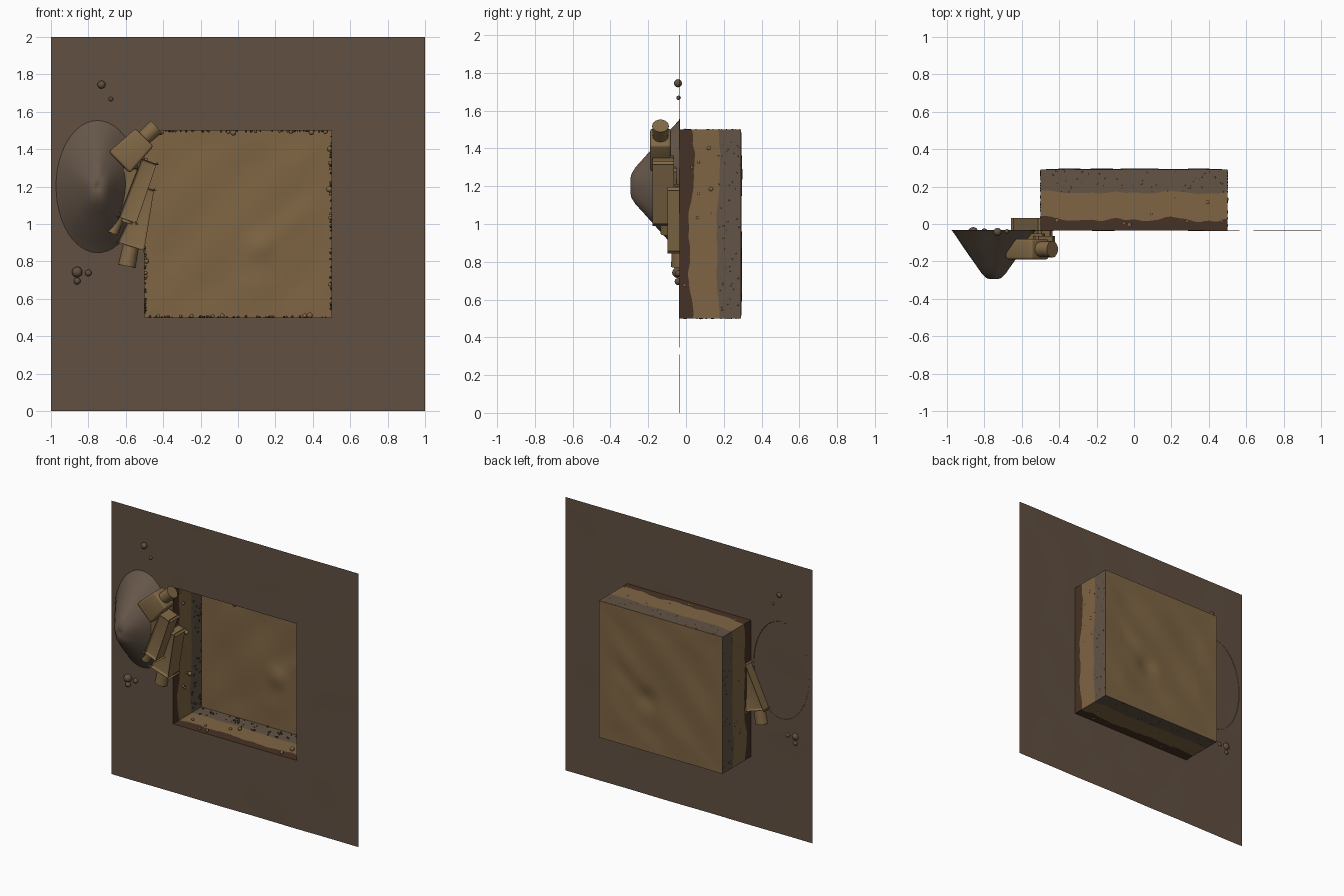
import bpy, bmesh, random
from math import sin, cos, pi, exp
from mathutils import Vector, Matrix, noise

random.seed(4)
if "Cube" in bpy.data.objects:
    bpy.data.objects.remove(bpy.data.objects["Cube"])

RIM, FLOOR, HALF, MID = -0.035, 0.292, 0.5, 1.0


def material(name, r, g, b):
    m = bpy.data.materials.new(name)
    m.use_nodes = True
    m.diffuse_color = (r, g, b, 1)
    m.node_tree.nodes["Principled BSDF"].inputs["Base Color"].default_value = (r, g, b, 1)
    return m


TURF = material("brown ground", 0.12, 0.08, 0.053)
TOPSOIL = material("dark topsoil", 0.062, 0.031, 0.017)
CLAY = material("tan clay", 0.21, 0.13, 0.057)
SUBSOIL = material("grey subsoil", 0.125, 0.088, 0.06)
SPOIL = material("spoil brown", 0.135, 0.095, 0.068)
SACK = material("sackcloth", 0.22, 0.14, 0.062)
STONE = material("dark stone", 0.08, 0.055, 0.035)


def make(name, bm, mats, angle=40):
    mesh = bpy.data.meshes.new(name)
    bm.to_mesh(mesh)
    bm.free()
    ob = bpy.data.objects.new(name, mesh)
    bpy.context.collection.objects.link(ob)
    for m in mats:
        mesh.materials.append(m)
    bpy.ops.object.select_all(action='DESELECT')
    ob.select_set(True)
    bpy.context.view_layer.objects.active = ob
    bpy.ops.object.shade_smooth_by_angle(angle=angle * pi / 180)
    return ob


def sheet(segments, size, y, relief):
    """Upright grid facing the front, with a relief function of x and z."""
    bm = bmesh.new()
    bmesh.ops.create_grid(bm, x_segments=segments, y_segments=segments, size=size,
                          matrix=Matrix.Translation((0, y, MID)) @ Matrix.Rotation(pi / 2, 4, 'X'))
    for v in bm.verts:
        v.co.y += relief(v.co.x, v.co.z)
    return bm


# Ground sheet with a square opening
def ground_relief(x, z):
    edge = max(abs(x), abs(z - MID))
    fade = min(1, abs(edge - HALF) * 8)
    return 0.0025 * fade * noise.noise(Vector((x * 3, 0, z * 3)))


bm = sheet(40, 1.0, RIM, ground_relief)
hole = [f for f in bm.faces
        if max(abs(f.calc_center_median().x), abs(f.calc_center_median().z - MID)) < HALF]
bmesh.ops.delete(bm, geom=hole, context='FACES')
make("ground", bm, [TURF])


# Pit floor with soft diagonal ripples and a small mound
def floor_relief(x, z):
    fade = min(1, (HALF - max(abs(x), abs(z - MID))) * 6)
    ripple = 0.003 * sin(9 * x + 6 * z) + 0.003 * sin(14 * (x - z))
    dx, dz = x - 0.12, z - 0.88
    along, across = (dx + dz * 0.8) / 1.28, (dx * 0.8 - dz) / 1.28
    mound = 0.018 * exp(-(dx * dx + dz * dz) / 0.006)
    ridge = 0.010 * exp(-((along - 0.2) / 0.2) ** 2 - (across / 0.07) ** 2)
    return fade * (ripple - mound - ridge)


make("pit_floor", sheet(60, HALF, FLOOR, floor_relief), [CLAY])

# Pit walls in three wavy soil layers
N = 40
corners = [Vector((sx * HALF, 0, MID + sz * HALF))
           for sx, sz in ((-1, -1), (1, -1), (1, 1), (-1, 1))]
bm = bmesh.new()
columns = []
for i in range(4):
    for k in range(N):
        p = corners[i].lerp(corners[(i + 1) % 4], k / N)
        wave = 0.022 * noise.noise(p * 5) + 0.008 * noise.noise(p * 19)
        levels = (RIM, 0.027 + 1.4 * wave, 0.17 + 0.8 * wave, FLOOR)
        columns.append([bm.verts.new((p.x, y, p.z)) for y in levels])
for a, b in zip(columns, columns[1:] + columns[:1]):
    for layer in range(3):
        f = bm.faces.new((a[layer], a[layer + 1], b[layer + 1], b[layer]))
        f.material_index = layer
make("pit_walls", bm, [TOPSOIL, CLAY, SUBSOIL])

# Oval spoil heap with a small dimple at its tip
profile = [(1.0, 0), (0.93, 0.08), (0.8, 0.25), (0.6, 0.5), (0.4, 0.74),
           (0.28, 0.89), (0.18, 0.975), (0.1, 1.0), (0.04, 0.995)]
bm = bmesh.new()
SEG = 48
rings = []
for r, h in profile:
    ring = []
    for k in range(SEG):
        a = 2 * pi * k / SEG
        w = 1 + 0.03 * sin(5 * a) * h
        ring.append(bm.verts.new((-0.75 + 0.225 * r * w * cos(a), -0.033 - 0.262 * h,
                                  1.2 + 0.355 * r * w * sin(a))))
    rings.append(ring)
for lower, upper in zip(rings, rings[1:]):
    for k in range(SEG):
        n = (k + 1) % SEG
        bm.faces.new((lower[k], lower[n], upper[n], upper[k]))
tip = bm.verts.new((-0.75, -0.287, 1.2))
for k in range(SEG):
    bm.faces.new((rings[-1][k], rings[-1][(k + 1) % SEG], tip))
bmesh.ops.recalc_face_normals(bm, faces=bm.faces[:])
make("spoil_heap", bm, [SPOIL], 60)


# Sacks: a tapered bevelled block with a round tied neck
def sack(name, base, top, neck, y, w_base, w_top, thick, r_neck):
    start, end = Vector((base[0], y, base[1])), Vector((top[0], y, top[1]))
    tie = Vector((neck[0], y, neck[1]))
    axis = (end - start).normalized()
    side = Vector((-axis.z, 0, axis.x))
    bm = bmesh.new()
    bmesh.ops.create_cube(bm, size=1)
    for v in bm.verts:
        t = v.co.x + 0.5
        width = w_base + (w_top - w_base) * t
        v.co = start.lerp(end, t) + side * v.co.z * width + Vector((0, v.co.y * thick, 0))
    bmesh.ops.bevel(bm, geom=bm.edges[:], offset=0.014, segments=3, profile=0.5, affect='EDGES')
    stem = tie - end
    spin = stem.to_track_quat('Z', 'Y').to_matrix().to_4x4()
    bmesh.ops.create_cone(bm, cap_ends=True, segments=24, radius1=r_neck * 0.9, radius2=r_neck,
                          depth=stem.length + 0.03,
                          matrix=Matrix.Translation((end + tie) / 2 - stem.normalized() * 0.015) @ spin)
    bmesh.ops.recalc_face_normals(bm, faces=bm.faces[:])
    make(name, bm, [SACK])


sack("upper_sack", (-0.634, 1.329), (-0.5, 1.463), (-0.436, 1.52), -0.135, 0.16, 0.135, 0.11, 0.044)
sack("middle_sack", (-0.475, 1.335), (-0.59, 1.02), (-0.595, 1.005), -0.12, 0.085, 0.1, 0.085, 0.03)
sack("inner_sack", (-0.55, 1.3), (-0.625, 1.06), (-0.672, 0.95), -0.105, 0.13, 0.07, 0.08, 0.03)
sack("lower_sack", (-0.475, 1.19), (-0.573, 0.88), (-0.594, 0.775), -0.033, 0.055, 0.15, 0.1, 0.046)


def stones(name, places, mat):
    bm = bmesh.new()
    for x, y, z, r in places:
        bmesh.ops.create_icosphere(bm, subdivisions=2, radius=r,
                                   matrix=Matrix.Translation((x, y, z)))
    make(name, bm, [mat], 60)


# Loose clods on the ground
clods = [(-0.73, 1.745, 0.022), (-0.68, 1.668, 0.012), (-0.86, 0.743, 0.029),
         (-0.8, 0.738, 0.018), (-0.86, 0.695, 0.019)]
stones("ground_clods", [(x, RIM - r * 0.35, z, r) for x, z, r in clods], TURF)

# Stones set in the pit walls, and pebbles in the lowest layer
def on_wall(wall, t, y, r):
    s = HALF - r * 0.7
    x, z = ((t, -s), (s, t), (t, s), (-s, t))[wall]
    return (x, y, MID + z, r)


stones("wall_stones", [on_wall(i % 4, random.uniform(-0.47, 0.47), random.uniform(-0.02, 0.15),
                               random.uniform(0.007, 0.017)) for i in range(32)], CLAY)
stones("wall_pebbles", [on_wall(i % 4, random.uniform(-0.48, 0.48), random.uniform(0.17, 0.285),
                                random.uniform(0.003, 0.007)) for i in range(200)], STONE)
